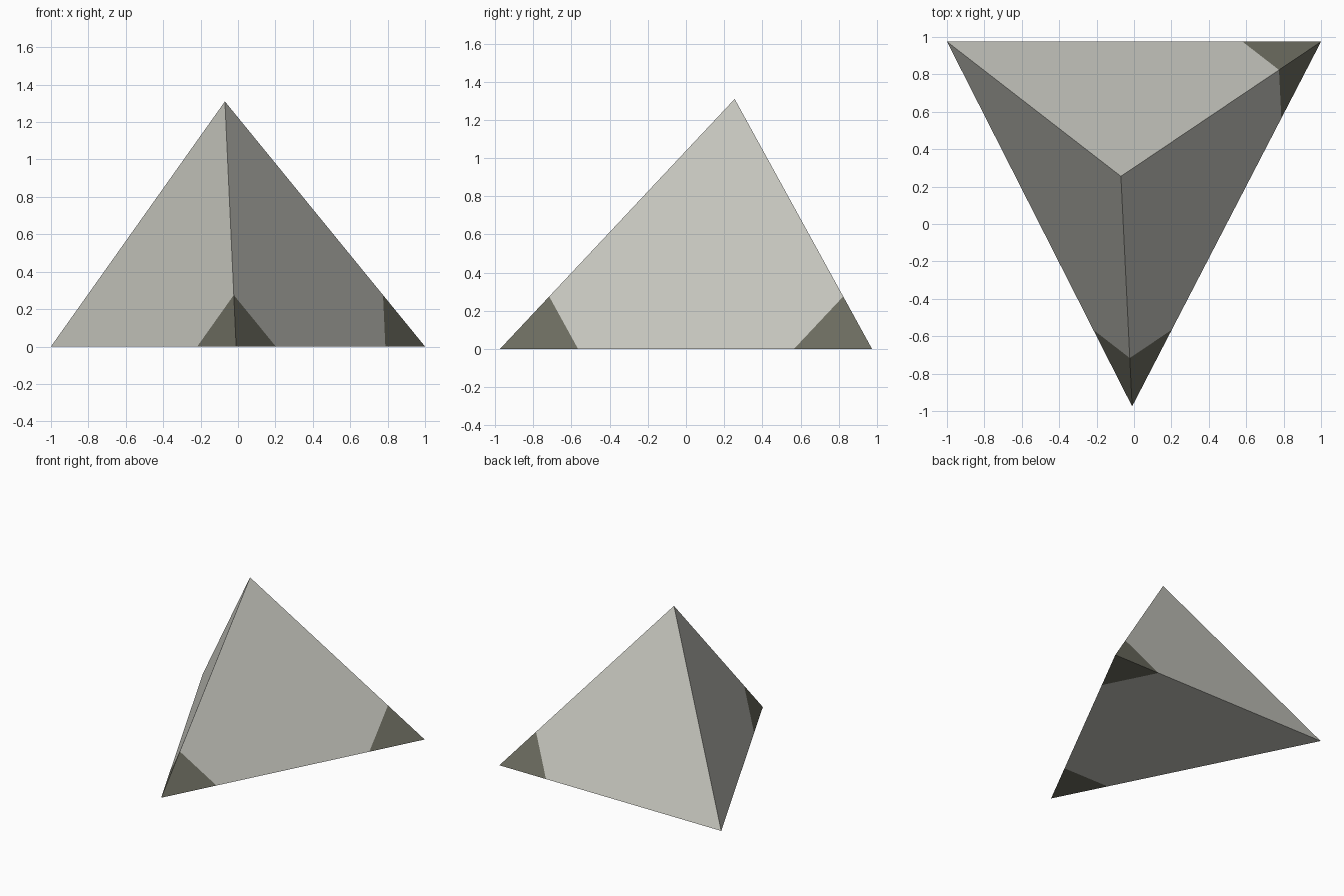
import bpy, bmesh
from mathutils import Vector

cube = bpy.data.objects.get("Cube")
if cube:
    bpy.data.objects.remove(cube, do_unlink=True)


def make_material(name, colour):
    mat = bpy.data.materials.new(name)
    mat.use_nodes = True
    mat.diffuse_color = colour
    mat.node_tree.nodes["Principled BSDF"].inputs["Base Color"].default_value = colour
    return mat


pale_stone = make_material("pale stone grey", (0.57, 0.57, 0.52, 1))
dark_olive = make_material("dark olive grey", (0.155, 0.155, 0.12, 1))

# Corners of the leaning three-sided pyramid
back_right = Vector((-1, 0.975, 0))
back_left = Vector((1, 0.975, 0))
front = Vector((-0.01, -0.975, 0))
apex = Vector((-0.07, 0.255, 1.31))
corners = [back_right, back_left, front, apex]
TIP = 0.21  # share of each edge taken by a dark tip

bm = bmesh.new()
bmesh.ops.convex_hull(bm, input=[bm.verts.new(c) for c in corners])

# Cut a dark tip parallel to the face opposite each painted corner
for tip in (back_left, front):
    a, b, c = [v for v in corners if v is not tip]
    normal = (b - a).cross(c - a).normalized()
    if normal.dot(tip - a) < 0:
        normal.negate()
    cut = tip.lerp(a, TIP)
    bmesh.ops.bisect_plane(bm, geom=bm.verts[:] + bm.edges[:] + bm.faces[:],
                           plane_co=cut, plane_no=normal, dist=1e-5)
    for face in bm.faces:
        if normal.dot(face.calc_center_median() - cut) > 0:
            face.material_index = 1

bmesh.ops.recalc_face_normals(bm, faces=bm.faces[:])
mesh = bpy.data.meshes.new("pyramid")
bm.to_mesh(mesh)
bm.free()
mesh.materials.append(pale_stone)
mesh.materials.append(dark_olive)
pyramid = bpy.data.objects.new("pyramid", mesh)
bpy.context.scene.collection.objects.link(pyramid)
